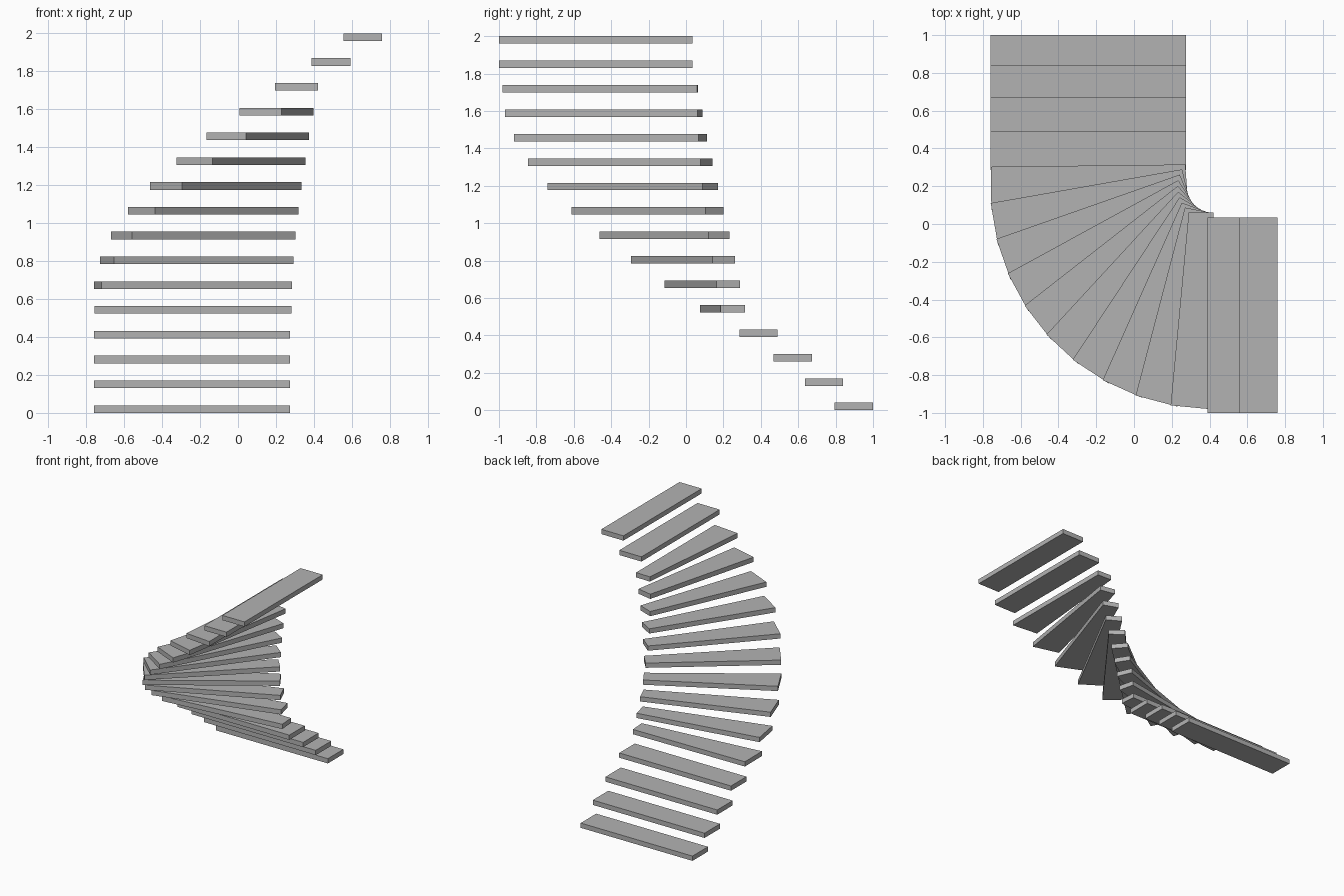
import bpy
import bmesh
from math import cos, sin, radians

cube = bpy.data.objects.get("Cube")
if cube:
    bpy.data.objects.remove(cube, do_unlink=True)

THICK = 0.04
RISE = 1.96 / 15
LEFT, RIGHT = -0.76, 0.275      # sides of the lower straight run
FRONT, BACK = -1.0, 0.035       # sides of the upper straight run
PIVOT_X, PIVOT_Y = 0.42, 0.2    # centre of the quarter turn
WINDERS = 10
TURN = 9.33                     # degrees between winders

grey = bpy.data.materials.new("plain grey")
grey.use_nodes = True
colour = (0.45, 0.45, 0.45, 1)
grey.diffuse_color = colour
grey.node_tree.nodes["Principled BSDF"].inputs["Base Color"].default_value = colour


def polar(radius, degrees):
    """Point around the pivot, turning from the left side to the front."""
    a = radians(degrees)
    return PIVOT_X - radius * cos(a), PIVOT_Y - radius * sin(a)


def rectangle(x0, x1, y0, y1):
    return [(x0, y0), (x1, y0), (x1, y1), (x0, y1)]


def add_tread(name, outline, level):
    """Flat slab extruded from its outline at the given step level."""
    bm = bmesh.new()
    base = bm.faces.new([bm.verts.new((x, y, level * RISE)) for x, y in outline])
    top = bmesh.ops.extrude_face_region(bm, geom=[base])["geom"]
    raised = [v for v in top if isinstance(v, bmesh.types.BMVert)]
    bmesh.ops.translate(bm, verts=raised, vec=(0, 0, THICK))
    bmesh.ops.recalc_face_normals(bm, faces=bm.faces)
    mesh = bpy.data.meshes.new(name)
    bm.to_mesh(mesh)
    bm.free()
    mesh.materials.append(grey)
    bpy.context.collection.objects.link(bpy.data.objects.new(name, mesh))


# Outlines from the bottom step to the top step
treads = []

# Lower straight run
for y in (0.795, 0.635, 0.468, 0.285):
    treads.append(("lower_tread", rectangle(LEFT, RIGHT, y, y + 0.205)))

# Tapered winders: the rear edge overlaps the step below
for i in range(WINDERS):
    a = i * TURN
    treads.append(("winder_tread", [polar(1.182, a - 5), polar(1.182, a + 6.1),
                                    polar(0.14, a + 6.1), polar(0.188, a - 37.7)]))

# Upper straight run
for x in (0.388, 0.555):
    treads.append(("upper_tread", rectangle(x, x + 0.205, FRONT, BACK)))

for level, (name, outline) in enumerate(treads):
    add_tread(f"{name}_{level + 1}", outline, level)
